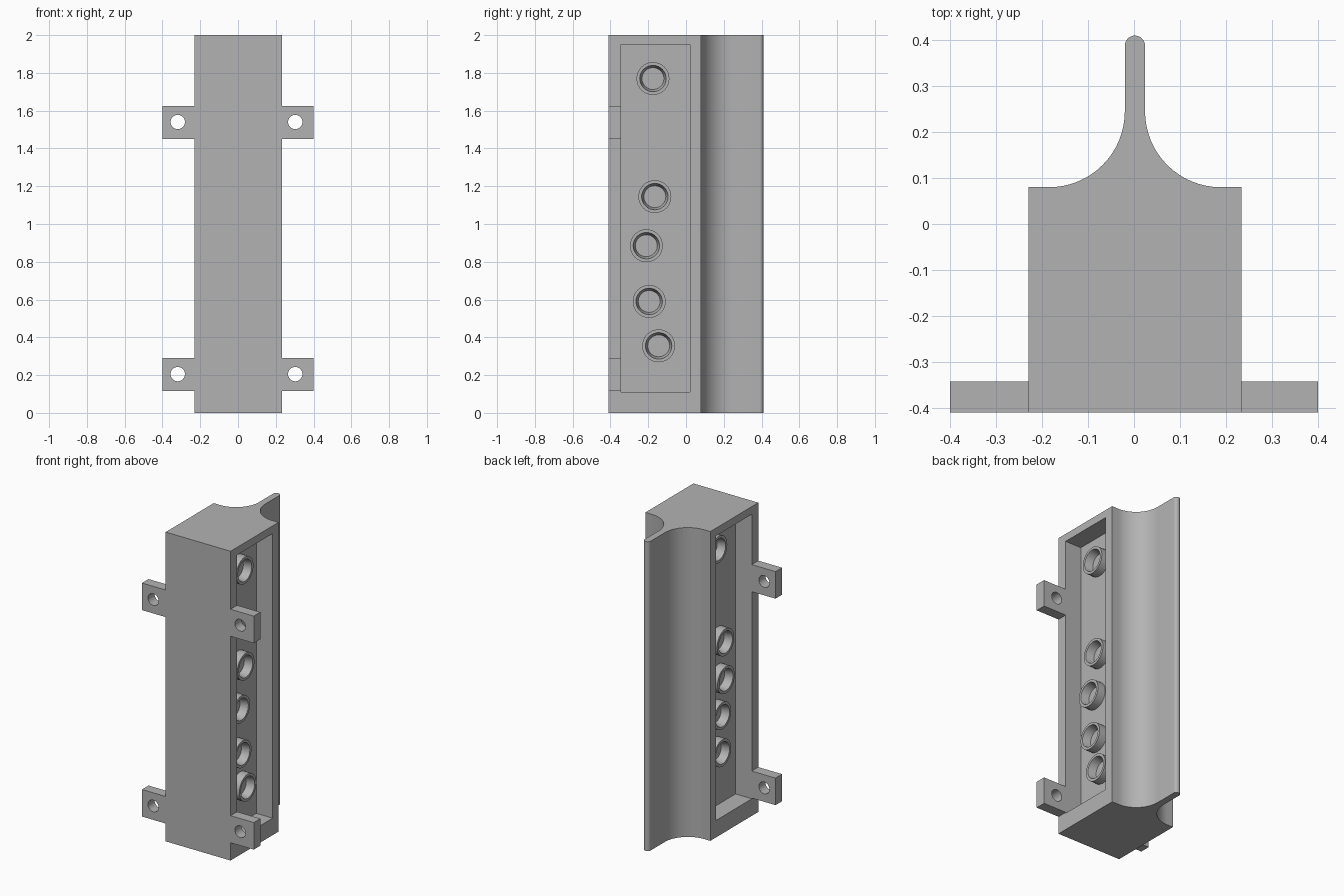
import bpy, bmesh, math
from mathutils import Matrix, Vector

cube = bpy.data.objects.get("Cube")
if cube:
    bpy.data.objects.remove(cube, do_unlink=True)

grey = bpy.data.materials.new("plain grey")
grey.use_nodes = True
colour = (0.45, 0.45, 0.45, 1)
grey.diffuse_color = colour
grey.node_tree.nodes["Principled BSDF"].inputs["Base Color"].default_value = colour


def finish(name, bm, smooth=False):
    bmesh.ops.recalc_face_normals(bm, faces=bm.faces)
    mesh = bpy.data.meshes.new(name)
    bm.to_mesh(mesh)
    bm.free()
    mesh.materials.append(grey)
    ob = bpy.data.objects.new(name, mesh)
    bpy.context.collection.objects.link(ob)
    if smooth:
        activate(ob)
        bpy.ops.object.shade_smooth_by_angle(angle=math.radians(30))
    return ob


def activate(ob):
    bpy.ops.object.select_all(action='DESELECT')
    ob.select_set(True)
    bpy.context.view_layer.objects.active = ob


def box(name, lo, hi):
    lo, hi = Vector(lo), Vector(hi)
    bm = bmesh.new()
    bmesh.ops.create_cube(bm, size=1, matrix=Matrix.Translation((lo + hi) / 2)
                          @ Matrix.Diagonal((hi - lo).to_4d()))
    return finish(name, bm)


def cut(ob, cutter):
    activate(ob)
    mod = ob.modifiers.new("cut", 'BOOLEAN')
    mod.operation, mod.solver, mod.object = 'DIFFERENCE', 'EXACT', cutter
    bpy.ops.object.modifier_apply(modifier=mod.name)
    bpy.data.objects.remove(cutter, do_unlink=True)


# Body: block with concave shoulders running into a thin rounded fin
MID, HALF, FIN, R = 0.002, 0.232, 0.022, 0.165
SHOULDER, TIP = 0.08, 0.41
half = [(HALF, -TIP), (HALF, SHOULDER)]
for i in range(17):
    a = math.pi / 2 * i / 16
    half.append((FIN + R - R * math.sin(a), SHOULDER + R - R * math.cos(a)))
for i in range(8):
    a = math.pi / 2 * i / 8
    half.append((FIN * math.cos(a), TIP - FIN + FIN * math.sin(a)))
outline = half + [(0, TIP)] + [(-x, y) for x, y in reversed(half)]
bm = bmesh.new()
base = bm.faces.new([bm.verts.new((MID + x, y, 0)) for x, y in outline])
top = bmesh.ops.extrude_face_region(bm, geom=[base])["geom"]
bmesh.ops.translate(bm, vec=(0, 0, 2), verts=[v for v in top if isinstance(v, bmesh.types.BMVert)])
body = finish("body", bm)

# Recessed pocket in each side
FLOOR = 0.115
for side in (-1, 1):
    xs = sorted((MID + side * FLOOR, MID + side * 0.4))
    cut(body, box("pocket_cutter", (xs[0], -0.345, 0.11), (xs[1], 0.02, 1.95)))
activate(body)
bpy.ops.object.shade_smooth_by_angle(angle=math.radians(30))

# Mounting lugs, each with a round bolt hole
for side, label in ((-1, "right"), (1, "left")):
    for z, level in ((0.115, "lower"), (1.45, "upper")):
        xs = sorted((MID + side * HALF, side * 0.4))
        lug = box(f"{level}_{label}_lug", (xs[0], -TIP, z), (xs[1], -0.343, z + 0.175))
        bm = bmesh.new()
        hole = Vector((side * 0.311 - 0.008, -0.38, z + 0.09))
        bmesh.ops.create_cone(bm, cap_ends=True, segments=32, radius1=0.038, radius2=0.038, depth=0.3,
                              matrix=Matrix.Translation(hole) @ Matrix.Rotation(math.pi / 2, 4, 'X'))
        cut(lug, finish("hole_cutter", bm))
        activate(lug)
        bpy.ops.object.shade_smooth_by_angle(angle=math.radians(30))


# Open cups with a tapered bore, standing on the pocket floors
def cup(name, side, y, z):
    bm = bmesh.new()
    rings = []
    for r, h in ((0.087, -0.01), (0.087, 0.055), (0.07, 0.055), (0.058, 0.003)):
        rings.append([bm.verts.new((MID + side * (FLOOR + h), y + r * math.cos(k * math.pi / 16),
                                    z + r * math.sin(k * math.pi / 16))) for k in range(32)])
    for a, b in zip(rings, rings[1:]):
        for k in range(32):
            j = (k + 1) % 32
            bm.faces.new((a[k], a[j], b[j], b[k]))
    bm.faces.new(rings[0])
    bm.faces.new(rings[-1])
    finish(name, bm, smooth=True)


left_cups = [(-0.175, 1.77), (-0.165, 1.145), (-0.21, 0.885), (-0.195, 0.59), (-0.145, 0.355)]
right_cups = [(-0.095, 1.80), (-0.165, 1.175), (-0.17, 0.93), (-0.135, 0.71), (-0.135, 0.47)]
for side, label, spots in ((1, "left", left_cups), (-1, "right", right_cups)):
    for n, (y, z) in enumerate(spots, 1):
        cup(f"{label}_cup_{n}", side, y, z)
